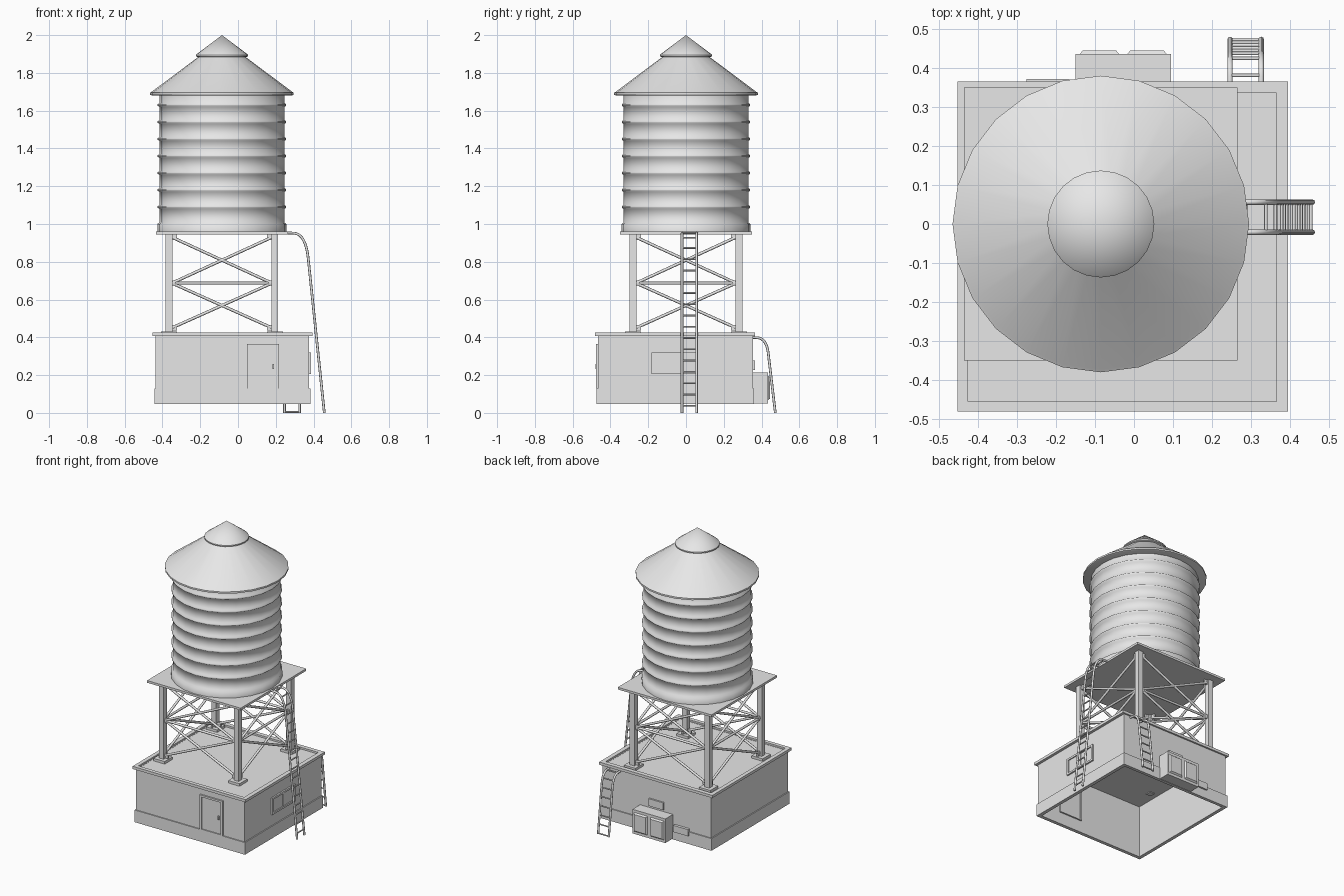
import bpy, bmesh
from math import radians, sin, cos, pi
from mathutils import Vector

cube = bpy.data.objects.get("Cube")
if cube:
    bpy.data.objects.remove(cube, do_unlink=True)

GREY = (0.8, 0.8, 0.8, 1)
paint = bpy.data.materials.new("light_grey")
paint.use_nodes = True
paint.diffuse_color = GREY
for node in paint.node_tree.nodes:
    if node.type == 'BSDF_PRINCIPLED':
        node.inputs["Base Color"].default_value = GREY

CX = -0.085          # tower axis
LEG = 0.28           # leg offset from the axis


def finish(name, bm, smooth=0):
    bmesh.ops.recalc_face_normals(bm, faces=bm.faces)
    mesh = bpy.data.meshes.new(name)
    bm.to_mesh(mesh)
    bm.free()
    mesh.materials.append(paint)
    if smooth:
        mesh.shade_smooth()
        mesh.set_sharp_from_angle(angle=radians(smooth))
    obj = bpy.data.objects.new(name, mesh)
    bpy.context.collection.objects.link(obj)
    return obj


def box(name, x, y, z, taper=0):
    """Box from ranges; taper shrinks the +y face."""
    bm = bmesh.new()
    bmesh.ops.create_cube(bm, size=1)
    for v in bm.verts:
        back = v.co.y > 0
        v.co = [(r[0] + r[1]) / 2 + c * (r[1] - r[0]) for r, c in zip((x, y, z), v.co)]
        if taper and back:
            v.co.x += taper if v.co.x < sum(x) / 2 else -taper
            v.co.z += taper if v.co.z < sum(z) / 2 else -taper
    return finish(name, bm)


def frame(name, outer, inner, depth, axis):
    """Rectangular ring; outer and inner are (u0, u1, v0, v1), depth runs along axis."""
    bm = bmesh.new()
    loops = []
    for u0, u1, v0, v1 in (outer, inner):
        for d in depth:
            loop = []
            for u, v in ((u0, v0), (u1, v0), (u1, v1), (u0, v1)):
                co = [u, v]
                co.insert(axis, d)
                loop.append(bm.verts.new(co))
            loops.append(loop)
    o0, o1, i0, i1 = loops
    for a, b in ((o0, o1), (o1, i1), (i1, i0), (i0, o0)):
        for k in range(4):
            n = (k + 1) % 4
            bm.faces.new((a[k], a[n], b[n], b[k]))
    return finish(name, bm)


def lathe(name, profile, smooth, sides=24):
    """Revolve (radius, z) points about the tower axis; zero radius closes to a point."""
    bm = bmesh.new()
    rings = []
    for r, z in profile:
        if r == 0:
            rings.append([bm.verts.new((CX, 0, z))] * sides)
        else:
            rings.append([bm.verts.new((CX + r * sin(2 * pi * k / sides), r * cos(2 * pi * k / sides), z))
                          for k in range(sides)])
    for a, b in zip(rings, rings[1:]):
        for k in range(sides):
            n = (k + 1) % sides
            bm.faces.new(list(dict.fromkeys((a[k], a[n], b[n], b[k]))))
    return finish(name, bm, smooth)


def tube(name, points, radius, sides=8):
    """Round bar swept along a path."""
    curve = bpy.data.curves.new(name, 'CURVE')
    curve.dimensions = '3D'
    curve.bevel_depth = radius
    curve.bevel_resolution = sides // 4
    curve.use_fill_caps = True
    spline = curve.splines.new('POLY')
    spline.points.add(len(points) - 1)
    for p, co in zip(spline.points, points):
        p.co = (*co, 1)
    spline.use_smooth = True
    curve.materials.append(paint)
    obj = bpy.data.objects.new(name, curve)
    bpy.context.collection.objects.link(obj)
    return obj


def ladder(name, start, corner, end, bend, sides, place, gap):
    """Two bent rails and evenly spaced rungs; place maps (out, z, across) to a point."""
    s, c, e = Vector(start), Vector(corner), Vector(end)
    a, b = c.lerp(s, 0.6), c.lerp(e, bend)
    path = [s] + [a.lerp(c, t / 8).lerp(c.lerp(b, t / 8), t / 8) for t in range(9)] + [e]
    for i, w in enumerate(sides):
        tube(f"{name}_rail_{i + 1}", [place(p.x, p.y, w) for p in path], 0.007)
    left, count = gap * 0.6, 0
    for p, q in zip(path, path[1:]):
        length, at = (q - p).length, left
        while at < length:
            m = p.lerp(q, at / length)
            count += 1
            tube(f"{name}_rung_{count}", [place(m.x, m.y, w) for w in sides], 0.0045)
            at += gap
        left = at - length


# Building: hollow, open underneath
inside = (-0.42, 0.36, -0.45, 0.34)
frame("walls", (-0.436, 0.376, -0.466, 0.354), inside, (0.13, 0.415), 2)
frame("plinth", (-0.443, 0.383, -0.473, 0.361), inside, (0.048, 0.13), 2)
frame("roof_rim", (-0.452, 0.394, -0.481, 0.365), (-0.425, 0.365, -0.455, 0.336), (0.408, 0.426), 2)
box("roof_deck", (-0.43, 0.37), (-0.46, 0.345), (0.4, 0.414))

# Front door
frame("door_frame", (0.047, 0.217, 0.128, 0.366), (0.06, 0.204, 0.136, 0.353), (-0.477, -0.44), 1)
box("door_panel", (0.058, 0.206), (-0.47, -0.445), (0.13, 0.355))
box("door_handle", (0.183, 0.19), (-0.48, -0.468), (0.232, 0.258))

# Sliding window on the ladder side
frame("window_frame", (-0.182, 0.063, 0.206, 0.32), (-0.168, 0.049, 0.219, 0.307), (0.365, 0.386), 0)
box("window_glass", (0.365, 0.379), (-0.17, 0.051), (0.217, 0.309))
box("window_mullion", (0.365, 0.383), (-0.064, -0.053), (0.217, 0.309))

# Equipment on the back wall
box("cabinet", (-0.15, 0.095), (0.35, 0.435), (0.05, 0.213))
for i, x in enumerate((-0.14, -0.018)):
    box(f"cabinet_door_{i + 1}", (x, x + 0.103), (0.434, 0.445), (0.067, 0.196), 0.009)
box("upper_vent", (-0.085, 0.025), (0.35, 0.365), (0.228, 0.277))
box("lower_vent", (-0.275, -0.165), (0.35, 0.372), (0.105, 0.15))

# Tower legs with foot plates
for i, sx in enumerate((-1, 1)):
    for j, sy in enumerate((-1, 1)):
        x, y, n = CX + sx * LEG, sy * LEG, 2 * i + j + 1
        box(f"leg_{n}", (x - 0.018, x + 0.018), (y - 0.018, y + 0.018), (0.395, 0.95))
        box(f"foot_plate_{n}", (x - 0.042, x + 0.042), (y - 0.042, y + 0.042), (0.41, 0.431))

# Cross bracing on the four sides, with joint plates
low, mid, high = 0.45, 0.687, 0.93
for side in range(4):
    def at(u, z):
        s = 1 if side % 2 else -1
        return (CX + u, s * LEG, z) if side < 2 else (CX + s * LEG, u, z)
    u = LEG - 0.015
    runs = [(mid, mid), (low, mid), (mid, low), (mid, high), (high, mid)]
    for k, (z0, z1) in enumerate(runs):
        tube(f"brace_{side + 1}_{k + 1}", [at(-u, z0), at(u, z1)], 0.008)
    for k, z in enumerate((low, mid, high)):
        for s in (-1, 1):
            p = at(s * (LEG - 0.027), z)
            w, d = (0.014, 0.006) if side < 2 else (0.006, 0.014)
            box(f"joint_plate_{side + 1}_{k + 1}", (p[0] - w, p[0] + w), (p[1] - d, p[1] + d), (z - 0.014, z + 0.014))

# Platform and tank
box("platform", (CX - 0.35, CX + 0.35), (-0.35, 0.35), (0.945, 0.96))
profile = [(0, 0.955), (0.342, 0.955), (0.342, 1.0), (0.33, 1.008)]
for k in range(7):
    z = 1.09 + 0.09 * k
    profile += [(0.33, z - 0.012), (0.34, z - 0.004), (0.34, z + 0.004), (0.33, z + 0.012)]
lathe("tank", profile + [(0.33, 1.695), (0, 1.695)], 60)

# Conical roof and cap
lathe("tank_roof", [(0, 1.684), (0.37, 1.68), (0.38, 1.684), (0.38, 1.695), (0.372, 1.7), (0.115, 1.892), (0, 1.892)], 35)
lathe("roof_cap", [(0, 1.886), (0.13, 1.884), (0.137, 1.888), (0.137, 1.896), (0.132, 1.901), (0, 2.0)], 35)

# Ladders: platform to ground, and roof to ground at the back
ladder("tower_ladder", (0.25, 0.953), (0.358, 0.95), (0.457, 0), 0.14, (-0.021, 0.056),
       lambda out, z, w: (out, w, z), 0.06)
ladder("roof_ladder", (0.345, 0.4), (0.426, 0.395), (0.473, 0), 0.2, (0.246, 0.326),
       lambda out, z, w: (w, out, z), 0.06)
